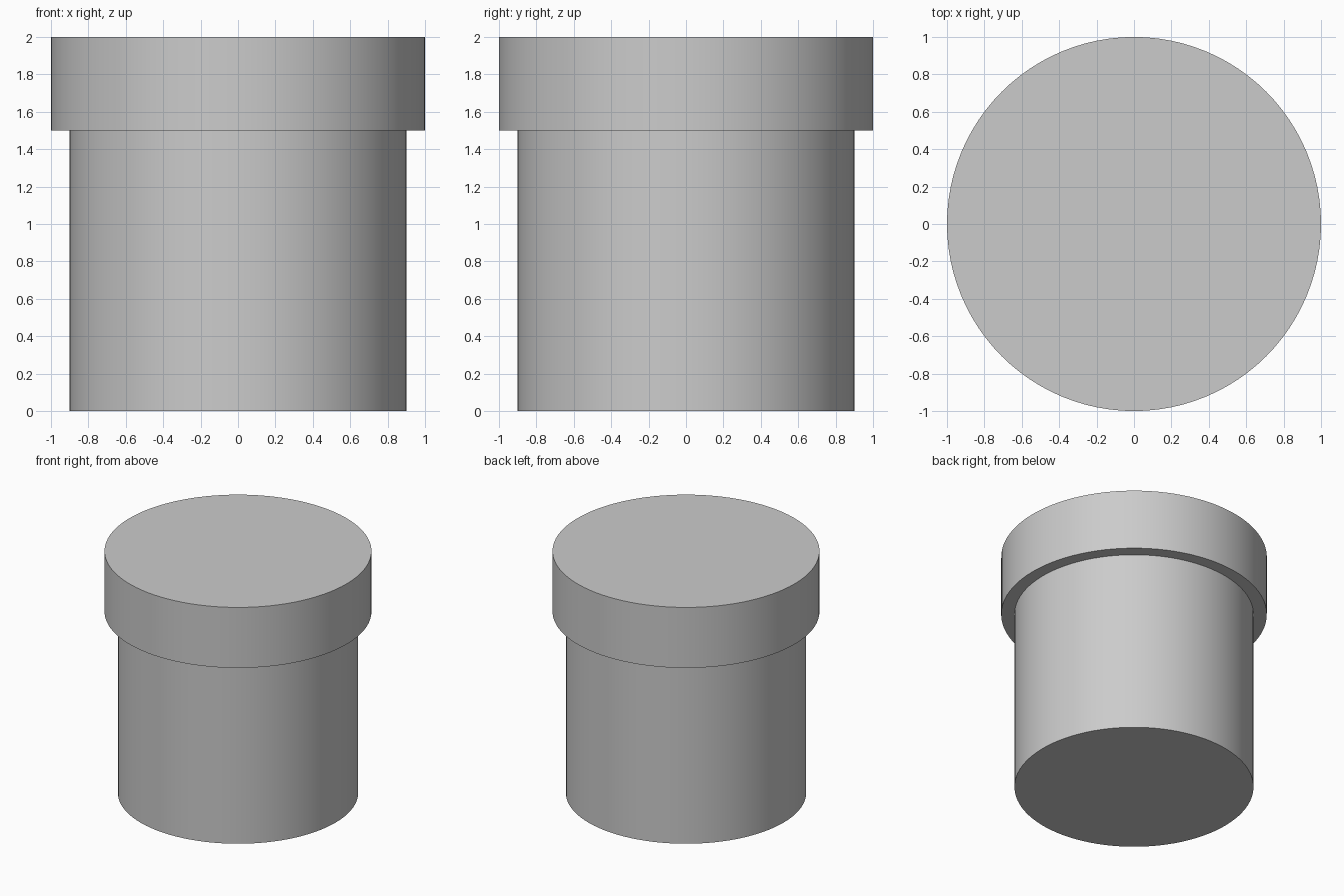
import bpy
import math

cube = bpy.data.objects.get("Cube")
if cube:
    bpy.data.objects.remove(cube, do_unlink=True)

# Single plain grey
grey = bpy.data.materials.new("plain_grey")
grey.use_nodes = True
colour = (0.6, 0.6, 0.6, 1)
grey.diffuse_color = colour
grey.node_tree.nodes["Principled BSDF"].inputs["Base Color"].default_value = colour


def cylinder(name, radius, bottom, top):
    bpy.ops.mesh.primitive_cylinder_add(
        vertices=96, radius=radius, depth=top - bottom,
        location=(0, 0, (bottom + top) / 2))
    part = bpy.context.object
    part.name = name
    part.data.materials.append(grey)
    bpy.ops.object.shade_smooth_by_angle(angle=math.radians(30))
    return part


# Straight pipe body and the wider rim on top of it
cylinder("pipe_body", 0.9, 0, 1.5)
cylinder("pipe_rim", 1.0, 1.5, 2)
